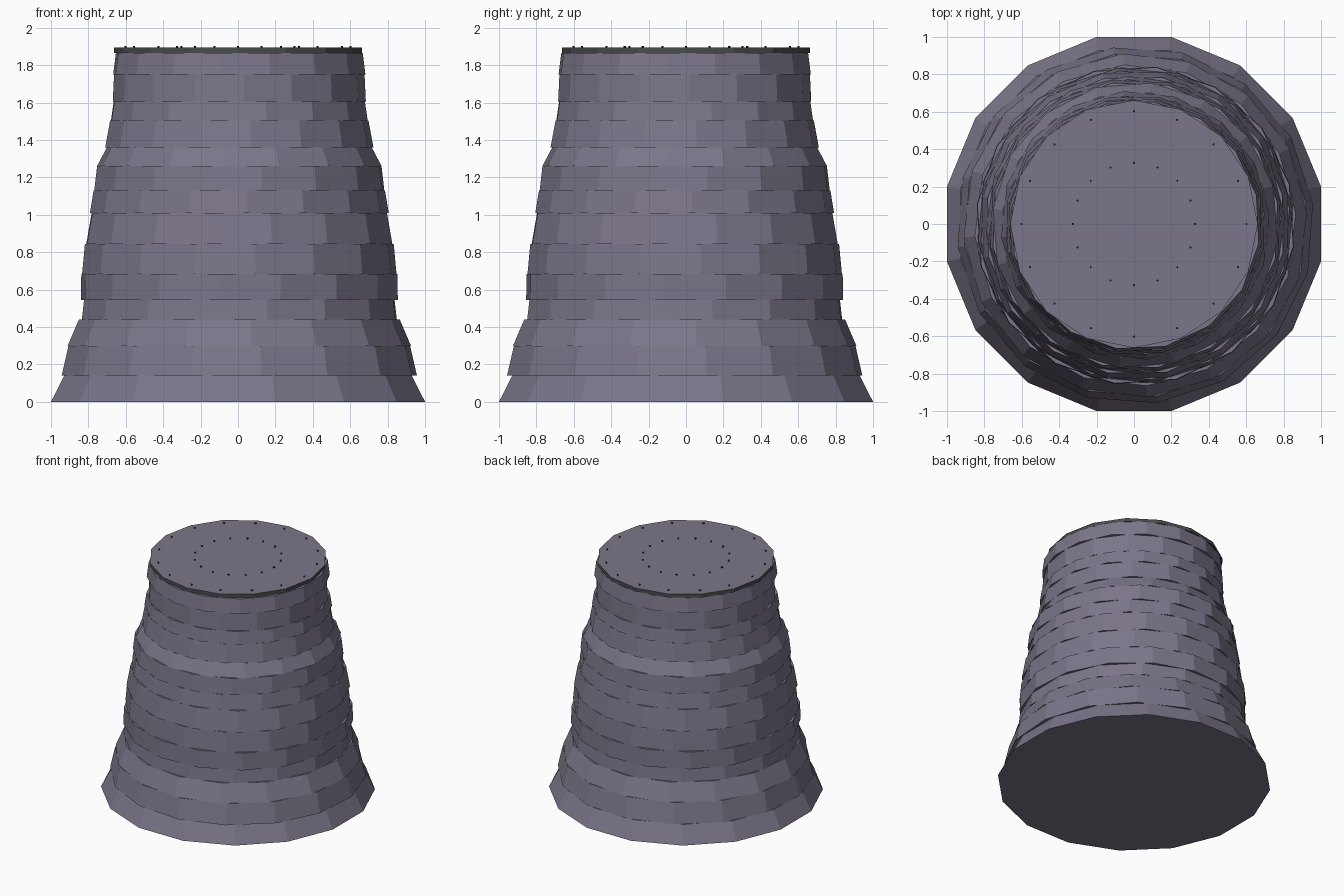
import bpy, bmesh
from math import radians, sin, cos, pi
from mathutils import Matrix

if "Cube" in bpy.data.objects:
    bpy.data.objects.remove(bpy.data.objects["Cube"])

SIDES = 16


def material(name, rgb):
    m = bpy.data.materials.new(name)
    m.diffuse_color = (*rgb, 1)
    m.use_nodes = True
    m.node_tree.nodes["Principled BSDF"].inputs["Base Color"].default_value = m.diffuse_color
    return m


stone = material("purple grey stone", (0.20, 0.18, 0.25))
moss = material("dark green grey", (0.065, 0.073, 0.072))
dark = material("dark stud", (0.02, 0.02, 0.025))


def finish(name, bm, mats):
    bmesh.ops.recalc_face_normals(bm, faces=bm.faces)
    me = bpy.data.meshes.new(name)
    bm.to_mesh(me)
    bm.free()
    for m in mats:
        me.materials.append(m)
    ob = bpy.data.objects.new(name, me)
    bpy.context.collection.objects.link(ob)
    return ob


def frustum(bm, r0, r1, z0, z1, phase, cx=0, cy=0):
    """Closed tapered drum with a corner at the given angle."""
    rings = []
    for r, z in ((r0, z0), (r1, z1)):
        rings.append([bm.verts.new((cx + r * cos(phase + 2 * pi * k / SIDES),
                                    cy + r * sin(phase + 2 * pi * k / SIDES), z))
                      for k in range(SIDES)])
    low, high = rings
    for k in range(SIDES):
        j = (k + 1) % SIDES
        bm.faces.new((low[k], low[j], high[j], high[k]))
    bm.faces.new(low[::-1])
    return bm.faces.new(high)


# Stacked courses: top height, lower radius, upper radius, turn in degrees
courses = [
    (0.14, 1.02, 0.947, 11.25), (0.30, 0.957, 0.92, 7), (0.44, 0.92, 0.86, 4),
    (0.545, 0.855, 0.843, 10), (0.685, 0.855, 0.852, 15), (0.845, 0.845, 0.83, 6),
    (1.01, 0.832, 0.803, 12), (1.13, 0.80, 0.78, 3), (1.26, 0.785, 0.77, 9),
    (1.36, 0.766, 0.713, 16), (1.505, 0.72, 0.693, 5), (1.605, 0.698, 0.683, 12),
    (1.75, 0.677, 0.67, 2), (1.866, 0.682, 0.667, 14),
]
z = 0.0
for i, (top, r0, r1, turn) in enumerate(courses):
    bm = bmesh.new()
    shift = 0.007 if i else 0
    frustum(bm, r0, r1, z, top, radians(turn), shift, -shift)
    finish(f"tower_course_{i + 1}", bm, [stone])
    z = top

# Top platform: dark rim around a stone floor
bm = bmesh.new()
floor = frustum(bm, 0.662, 0.662, z, 1.895, 0)
bmesh.ops.inset_individual(bm, faces=[floor], thickness=0.01)
floor.material_index = 1
finish("top_platform", bm, [moss, stone])

# Two rings of small studs on the platform
bm = bmesh.new()
for ring in (0.327, 0.602):
    for k in range(SIDES):
        a = 2 * pi * k / SIDES
        bmesh.ops.create_cone(
            bm, cap_ends=True, segments=6, radius1=0.006, radius2=0.006, depth=0.014,
            matrix=Matrix.Translation((ring * cos(a), ring * sin(a), 1.897)))
finish("platform_studs", bm, [dark])
